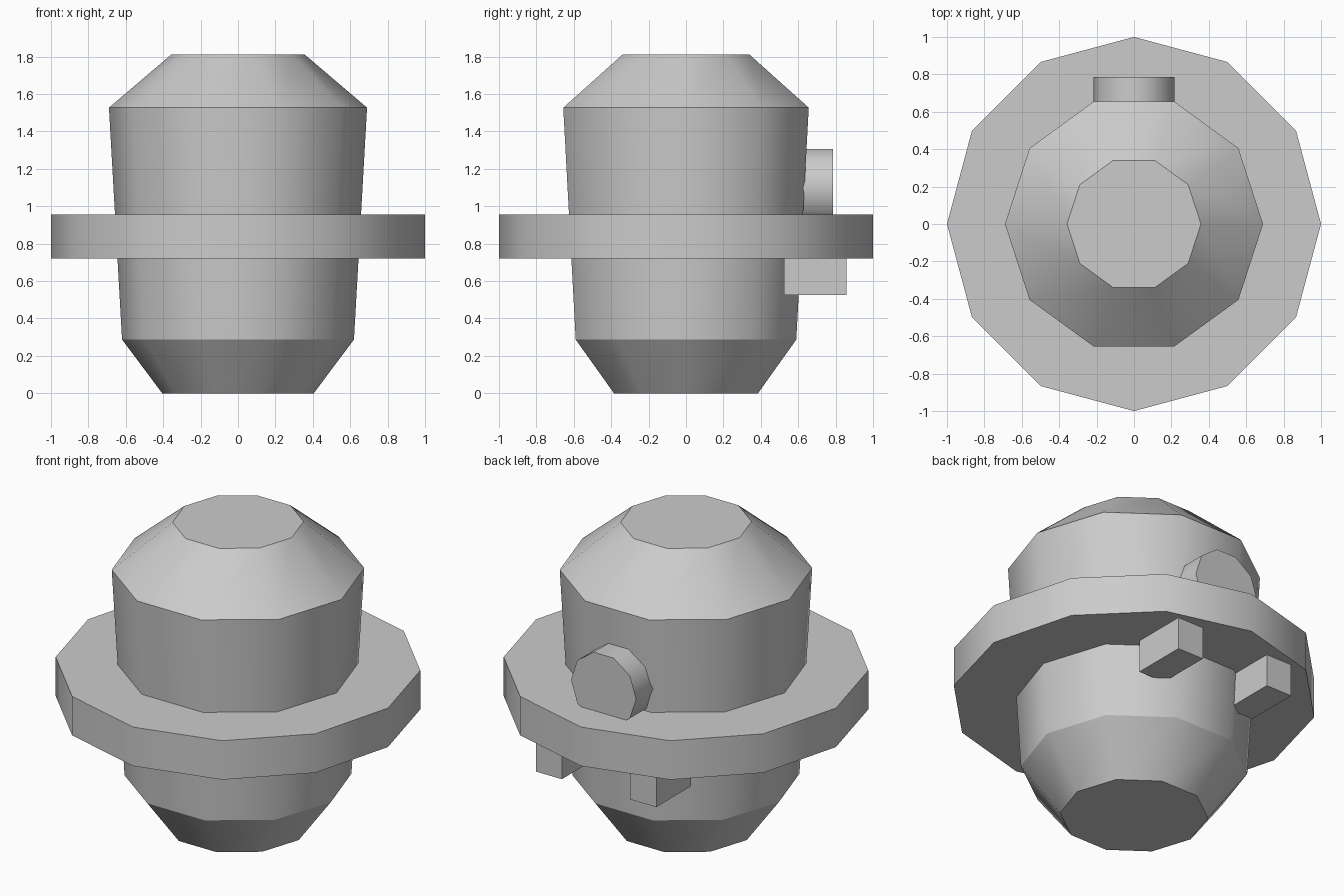
import bpy, bmesh
from math import cos, sin, tau, radians
from mathutils import Matrix

cube = bpy.data.objects.get("Cube")
if cube:
    bpy.data.objects.remove(cube, do_unlink=True)

GREY = (0.6, 0.6, 0.6, 1)
grey = bpy.data.materials.new("plain grey")
grey.use_nodes = True
grey.diffuse_color = GREY
grey.node_tree.nodes["Principled BSDF"].inputs["Base Color"].default_value = GREY


def add_object(name, bm):
    bmesh.ops.recalc_face_normals(bm, faces=bm.faces)
    mesh = bpy.data.meshes.new(name)
    bm.to_mesh(mesh)
    bm.free()
    mesh.materials.append(grey)
    obj = bpy.data.objects.new(name, mesh)
    bpy.context.collection.objects.link(obj)
    return obj


def lathe(name, profile, sides, matrix=Matrix()):
    """Capped stack of rings (radius, height); smooth around, sharp at each ring."""
    bm = bmesh.new()
    rings = [[bm.verts.new((r * cos(tau * i / sides), r * sin(tau * i / sides), z))
              for i in range(sides)] for r, z in profile]
    for low, high in zip(rings, rings[1:]):
        for i in range(sides):
            j = (i + 1) % sides
            bm.faces.new((low[i], low[j], high[j], high[i])).smooth = True
    bm.faces.new(rings[0])
    bm.faces.new(rings[-1])
    for ring in rings:
        for i in range(sides):
            bm.edges.get((ring[i - 1], ring[i])).smooth = False
    bm.transform(matrix)
    return add_object(name, bm)


def box(name, low, high):
    bm = bmesh.new()
    bmesh.ops.create_cube(bm, size=1)
    for v in bm.verts:
        v.co = [(a + b) / 2 + c * (b - a) for a, b, c in zip(low, high, v.co)]
    return add_object(name, bm)


# Ten-sided body with tapered base and crown
lathe("body", [(0.405, 0), (0.62, 0.287), (0.69, 1.527), (0.358, 1.81)], 10)

# Twelve-sided collar around the middle
lathe("collar", [(1, 0.72), (1, 0.955)], 12)

# Round knob on the back, resting in the collar
lathe("back_knob", [(0.217, 0.45), (0.217, 0.785)], 10,
      Matrix.Translation((0, 0, 1.1)) @ Matrix.Rotation(radians(-90), 4, "X"))

# Pair of blocks hanging under the collar at the back
for name, x in (("left_block", 0.315), ("right_block", -0.315)):
    box(name, (x - 0.087, 0.525, 0.525), (x + 0.087, 0.857, 0.73))
